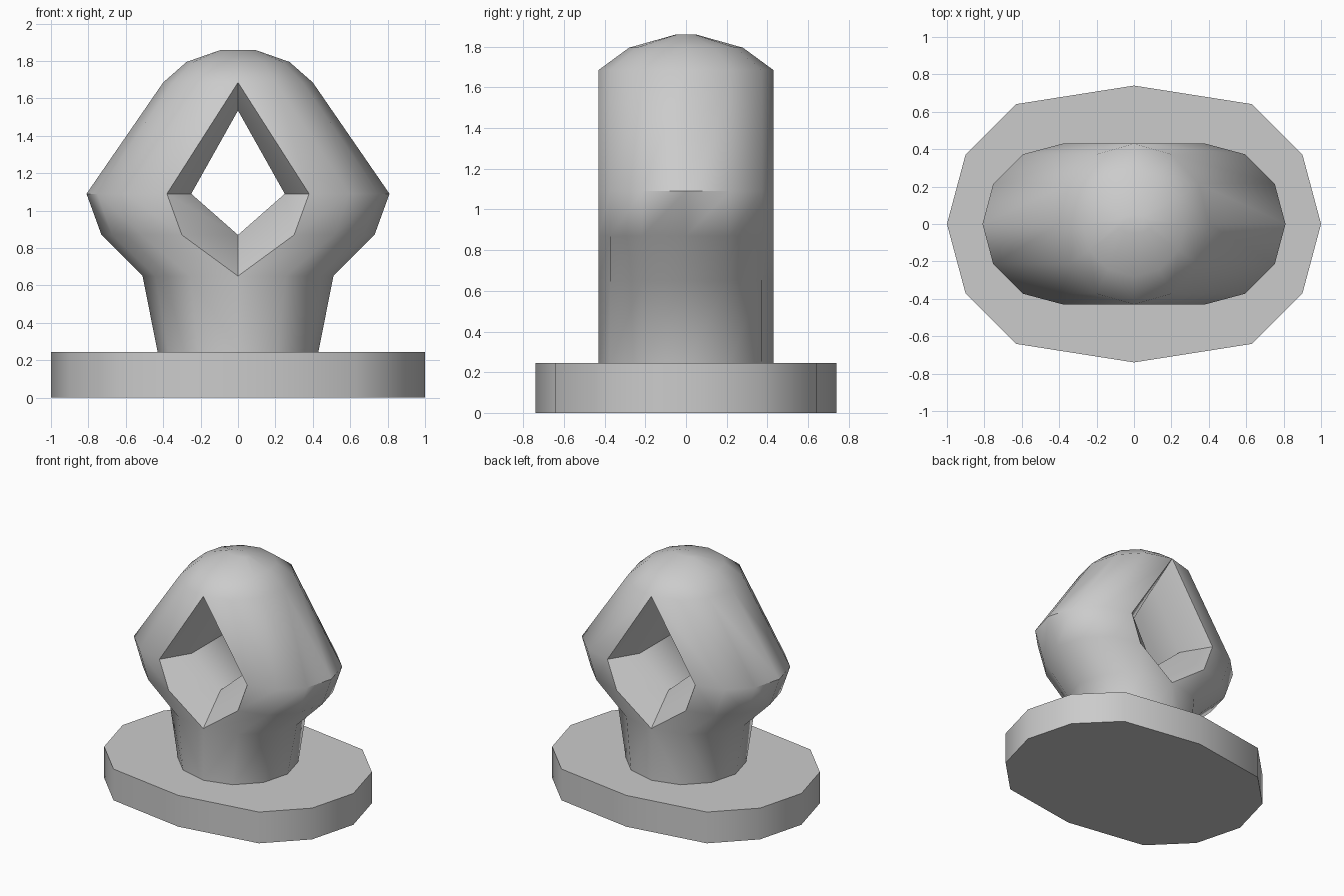
import bpy, bmesh
from math import sin, cos, radians

if "Cube" in bpy.data.objects:
    bpy.data.objects.remove(bpy.data.objects["Cube"])


def finish(bm, name, angle):
    bmesh.ops.remove_doubles(bm, verts=bm.verts, dist=0.0005)
    bmesh.ops.recalc_face_normals(bm, faces=bm.faces)
    me = bpy.data.meshes.new(name)
    bm.to_mesh(me)
    bm.free()
    ob = bpy.data.objects.new(name, me)
    bpy.context.collection.objects.link(ob)
    bpy.ops.object.select_all(action='DESELECT')
    ob.select_set(True)
    bpy.context.view_layer.objects.active = ob
    bpy.ops.object.shade_smooth_by_angle(angle=radians(angle))
    return ob


def face(bm, pts):
    return bm.faces.new([bm.verts.new(p) for p in pts])


# Base plate: 12-sided disc, halves pushed outwards in x
bm = bmesh.new()
outline = []
for i in range(12):
    a = radians(30 * i)
    c = cos(a)
    shift = 0 if abs(c) < 1e-6 else (0.26 if c > 0 else -0.26)
    outline.append((0.74 * c + shift, 0.74 * sin(a), 0))
bottom = face(bm, outline)
ext = bmesh.ops.extrude_face_region(bm, geom=[bottom], use_keep_orig=True)
top = [v for v in ext['geom'] if isinstance(v, bmesh.types.BMVert)]
bmesh.ops.translate(bm, verts=top, vec=(0, 0, 0.245))
finish(bm, "base_plate", 40)

# Body: half rings (height, x offset, x radius, y radius), built on both sides
RINGS = [(0.245, 0, 0.43, 0.43), (0.65, 0, 0.51, 0.43),
         (0.87, 0.30, 0.43, 0.43), (1.09, 0.38, 0.43, 0.43),
         (1.685, 0, 0.40, 0.43), (1.795, 0, 0.275, 0.28),
         (1.86, 0, 0.09, 0.05)]
bm = bmesh.new()
for s in (1, -1):
    rings = []
    for z, off, rx, ry in RINGS:
        angles = [radians(-90 + 30 * i) for i in range(7)]
        rings.append([(s * (off + rx * cos(a)), ry * sin(a), z) for a in angles])
    for lo, hi in zip(rings, rings[1:]):
        for i in range(6):
            face(bm, [lo[i], lo[i + 1], hi[i + 1], hi[i]])
    face(bm, rings[-1])

    # Opening: bevelled rim front and back, straight tunnel between
    def inner(y):
        return [(0, y, 0.87), (s * 0.25, y, 1.09), (0, y, 1.535)]
    for idx, y in ((0, -0.215), (6, 0.215)):
        b, m, t = inner(y)
        o = [rings[k][idx] for k in (1, 2, 3, 4)]
        face(bm, [o[0], o[1], o[2], m, b])
        face(bm, [o[2], o[3], t, m])
    f, k = inner(-0.215), inner(0.215)
    for i in range(2):
        face(bm, [f[i], f[i + 1], k[i + 1], k[i]])
finish(bm, "looped_body", 48)
